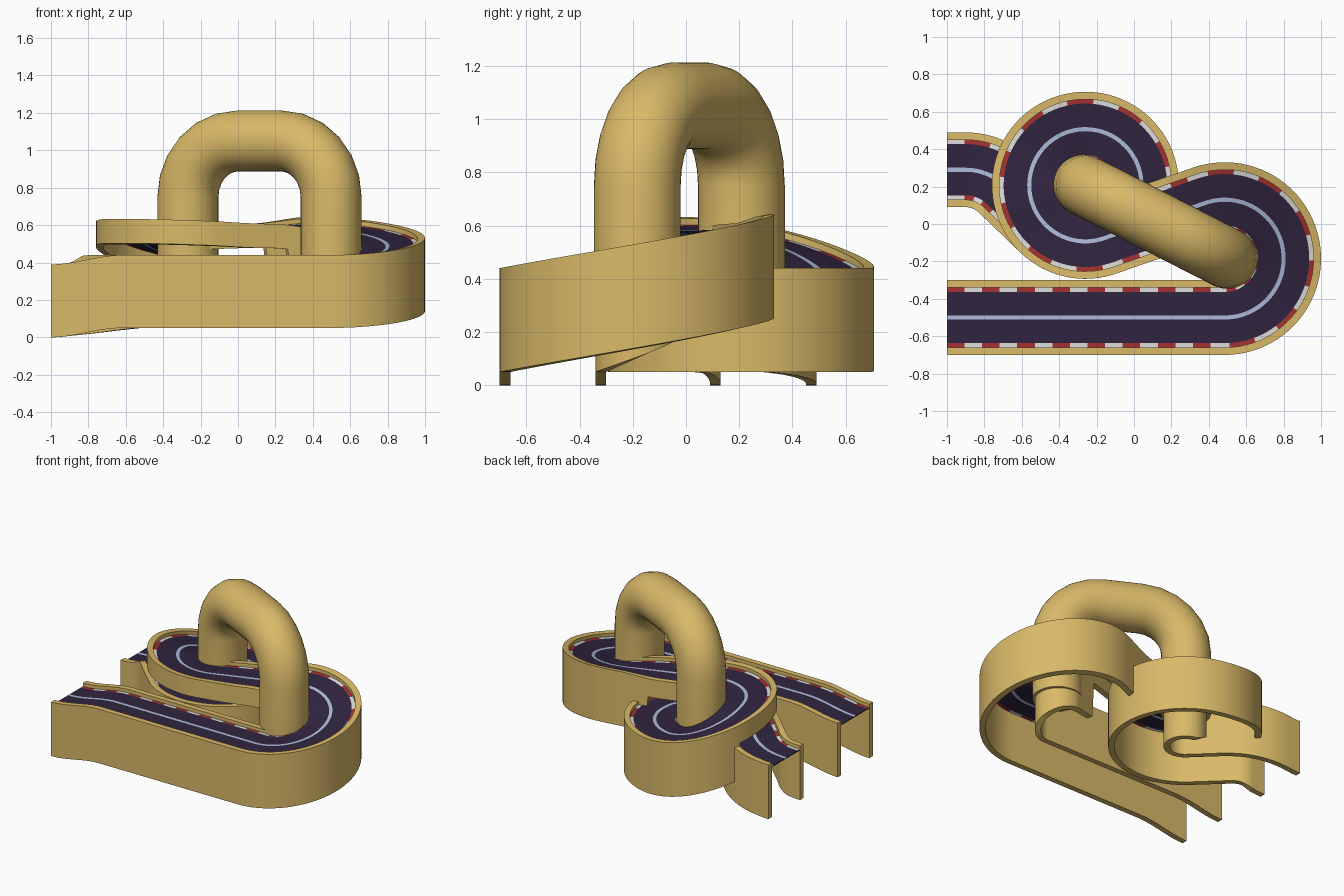
import bpy, bmesh
from math import pi, sin, cos, radians, degrees, acos, atan2, hypot
from mathutils import Vector

if "Cube" in bpy.data.objects:
    bpy.data.objects.remove(bpy.data.objects["Cube"])


def mat(name, rgb):
    m = bpy.data.materials.new(name)
    m.diffuse_color = (*rgb, 1)
    m.use_nodes = True
    m.node_tree.nodes["Principled BSDF"].inputs["Base Color"].default_value = m.diffuse_color
    return m


GOLD = mat("sand_gold", (0.70, 0.49, 0.14))
DARK = mat("road_purple", (0.030, 0.018, 0.050))
RED = mat("curb_red", (0.38, 0.030, 0.030))
WHITE = mat("curb_white", (0.72, 0.72, 0.70))
BLUE = mat("line_pale_blue", (0.42, 0.50, 0.70))


def sweep(name, rings, mats, rule=None, angle=35):
    """Join closed rings of points into a capped tube."""
    bm = bmesh.new()
    vs = [[bm.verts.new(p) for p in r] for r in rings]
    n = len(rings[0])
    for i in range(len(vs) - 1):
        for j in range(n):
            k = (j + 1) % n
            f = bm.faces.new((vs[i][j], vs[i][k], vs[i + 1][k], vs[i + 1][j]))
            if rule:
                f.material_index = rule(i, j)
    bm.faces.new(vs[0])
    bm.faces.new(vs[-1])
    bmesh.ops.recalc_face_normals(bm, faces=bm.faces)
    me = bpy.data.meshes.new(name)
    bm.to_mesh(me)
    bm.free()
    ob = bpy.data.objects.new(name, me)
    bpy.context.collection.objects.link(ob)
    for m in mats:
        me.materials.append(m)
    bpy.ops.object.select_all(action='DESELECT')
    bpy.context.view_layer.objects.active = ob
    ob.select_set(True)
    bpy.ops.object.shade_smooth_by_angle(angle=radians(angle))
    return ob


# Track centre line: straight, left turn, cross tangent, right-hand loop, exit bend
C1, R1 = Vector((0.485, -0.185)), 0.315
C2, R2 = Vector((-0.26, 0.207)), 0.30
C3, R3 = Vector((-0.90, -0.01)), 0.30


def on(c, r, deg):
    return c + r * Vector((cos(radians(deg)), sin(radians(deg))))


def tangent(ca, ra, cb, rb, sign):
    """Angle on circle a where the inner tangent to circle b leaves."""
    d = cb - ca
    return (degrees(atan2(d.y, d.x)) + sign * degrees(acos((ra + rb) / d.length))) % 360


a1 = tangent(C1, R1, C2, R2, -1)
a2 = a1 + 180
a3 = tangent(C2, R2, C3, R3, 1)
segs = [
    ("line", Vector((-1, -0.5)), on(C1, R1, -90)),
    ("arc", C1, R1, -90, a1),
    ("line", on(C1, R1, a1), on(C2, R2, a2)),
    ("arc", C2, R2, a2, a3 - 360),
    ("line", on(C2, R2, a3), on(C3, R3, a3 - 180)),
    ("arc", C3, R3, a3 - 180, 90),
    ("line", on(C3, R3, 90), Vector((-1, C3.y + R3))),
]


def seg_len(g):
    if g[0] == "line":
        return (g[2] - g[1]).length
    return g[2] * abs(radians(g[4] - g[3]))


starts = [0]
for g in segs:
    starts.append(starts[-1] + seg_len(g))
TOTAL = starts[-1]


def centre(s):
    """Point and left-hand normal at distance s."""
    i = max(k for k in range(len(segs)) if starts[k] <= s + 1e-9)
    g, t = segs[i], (s - starts[i]) / seg_len(segs[i])
    if g[0] == "line":
        d = (g[2] - g[1]).normalized()
        return g[1].lerp(g[2], t), Vector((-d.y, d.x))
    a = g[3] + (g[4] - g[3]) * t
    side = -1 if g[4] > g[3] else 1
    return on(g[1], g[2], a), side * on(Vector((0, 0)), 1, a)


def loop_s(deg):
    return starts[3] + R2 * radians(a2 - deg)


def ease(keys, s):
    for (s0, v0), (s1, v1) in zip(keys, keys[1:]):
        if s <= s1:
            t = max(0, (s - s0) / (s1 - s0))
            return v0 + (v1 - v0) * t * t * (3 - 2 * t)
    return keys[-1][1]


mid = (starts[2] + starts[3]) / 2
HEIGHT = [(0, 0.39), (0.38, 0.44), (starts[1], 0.44), (starts[2], 0.607),
          (loop_s(205), 0.607), (loop_s(75), 0.44), (TOTAL - 0.40, 0.44), (TOTAL, 0.39)]
BANK = [(starts[1], 0), (starts[2] - 0.1, -0.04), (mid, 0), (loop_s(235), 0.025),
        (loop_s(190), 0.025), (loop_s(90), 0)]
BRIDGE = (starts[2] + 0.18, loop_s(154))

N = 4 * 2 * round(TOTAL / 0.185)
stations = [TOTAL * i / N for i in range(N + 1)]


def place(s, off, drop):
    p, n = centre(s)
    z = ease(HEIGHT, s) + ease(BANK, s) * off / 0.2 - drop
    return Vector((*(p + n * off), z))


# Side walls: tall, but shallow where the track bridges over itself
def wall(name, a, b):
    rings = []
    for s in stations:
        deep = 0.13 if BRIDGE[0] < s < BRIDGE[1] else 0.39
        rings.append([place(s, a, 0), place(s, b, 0), place(s, b, deep), place(s, a, deep)])
    sweep(name, rings, [GOLD])


wall("left_wall", 0.16, 0.20)
wall("right_wall", -0.20, -0.16)

# Road deck with striped curbs and a centre line
COLS = [-0.162, -0.137, -0.011, 0.011, 0.137, 0.162]
rings = [[place(s, c, 0.025) for c in COLS] + [place(s, c, 0.031) for c in reversed(COLS)]
         for s in stations]


def road_colour(i, j):
    strip = j if j < 5 else 10 - j
    if strip in (1, 3):
        return 0
    if strip == 2:
        return 3
    return 1 if (i // 4) % 2 == 0 else 2


sweep("road_deck", rings, [DARK, RED, WHITE, BLUE], road_colour)

# Arched pipe standing in the middle of both turns
A, B = Vector((-0.268, 0.208, 0)), Vector((0.498, -0.183, 0))
span = (B - A).length
along = (B - A).normalized()
across = Vector((-along.y, along.x, 0))
up = Vector((0, 0, 1))
TOP, BEND, RAD = 1.05, 0.30, 0.163
path = [(0, 0.30, pi / 2)]
for k in range(7):
    t = pi / 2 * k / 6
    path.append((BEND - BEND * cos(t), TOP - BEND + BEND * sin(t), pi / 2 - t))
path += [(span - u, z, -d) for u, z, d in reversed(path)]
rings = []
for u, z, d in path:
    out = up * cos(d) - along * sin(d)
    c = A + along * u + up * z
    rings.append([c + RAD * (out * cos(2 * pi * k / 40) + across * sin(2 * pi * k / 40))
                  for k in range(40)])
sweep("arch_pipe", rings, [GOLD])
